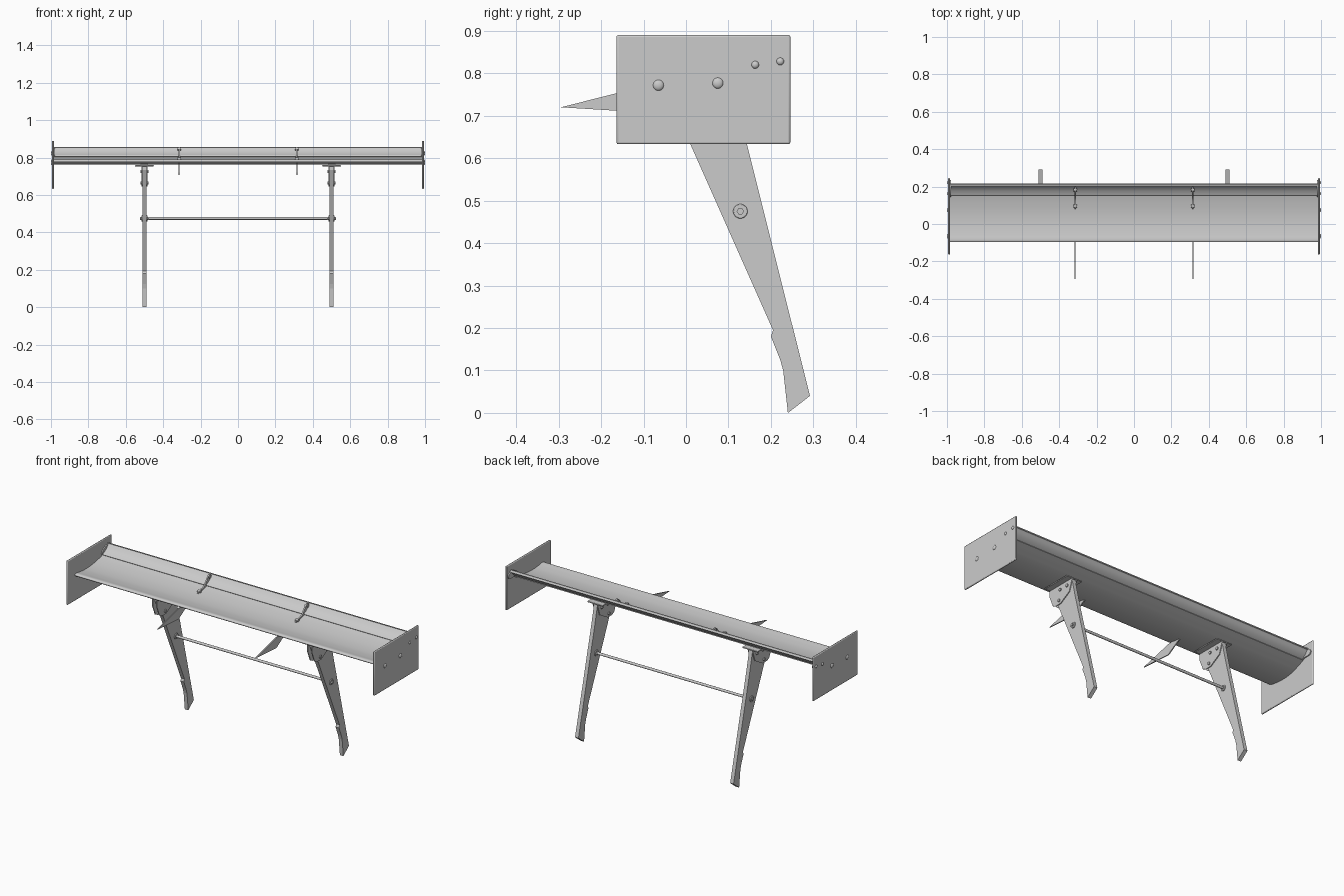
import bpy, bmesh, math
from mathutils import Matrix, Vector

if "Cube" in bpy.data.objects:
    bpy.data.objects.remove(bpy.data.objects["Cube"])


def finish(bm, name, smooth=True, bevel=0.0, segments=2):
    bmesh.ops.recalc_face_normals(bm, faces=bm.faces)
    me = bpy.data.meshes.new(name)
    bm.to_mesh(me)
    bm.free()
    ob = bpy.data.objects.new(name, me)
    bpy.context.collection.objects.link(ob)
    if bevel:
        m = ob.modifiers.new("bevel", 'BEVEL')
        m.width, m.segments = bevel, segments
        m.limit_method = 'ANGLE'
    if smooth:
        bpy.ops.object.select_all(action='DESELECT')
        bpy.context.view_layer.objects.active = ob
        ob.select_set(True)
        bpy.ops.object.shade_smooth_by_angle(angle=math.radians(35))
    return ob


def extrude_x(name, profile, x0, x1, **kw):
    """Extrude a closed (y, z) profile from x0 to x1."""
    bm = bmesh.new()
    face = bm.faces.new([bm.verts.new((x0, y, z)) for y, z in profile])
    res = bmesh.ops.extrude_face_region(bm, geom=[face])
    verts = [g for g in res['geom'] if isinstance(g, bmesh.types.BMVert)]
    bmesh.ops.translate(bm, verts=verts, vec=(x1 - x0, 0, 0))
    return finish(bm, name, **kw)


def rod_x(name, x0, x1, y, z, r, sides=20, r2=None, bevel=0.0):
    bm = bmesh.new()
    mat = Matrix.Translation(((x0 + x1) / 2, y, z)) @ Matrix.Rotation(math.pi / 2, 4, 'Y')
    bmesh.ops.create_cone(bm, cap_ends=True, segments=sides, radius1=r,
                          radius2=r if r2 is None else r2, depth=x1 - x0, matrix=mat)
    return finish(bm, name, bevel=bevel)


def box(name, x0, x1, y0, y1, z0, z1, bevel=0.0):
    return extrude_x(name, [(y0, z0), (y1, z0), (y1, z1), (y0, z1)], x0, x1, bevel=bevel)


def dome(name, x, y, z, r, depth):
    bm = bmesh.new()
    bmesh.ops.create_uvsphere(bm, u_segments=16, v_segments=10, radius=1,
                              matrix=Matrix.Translation((x, y, z)) @ Matrix.Diagonal((depth, r, r, 1)))
    return finish(bm, name)


def spline(pts, n=5):
    """Catmull-Rom curve through points."""
    p = [Vector(q) for q in pts]
    p = [2 * p[0] - p[1]] + p + [2 * p[-1] - p[-2]]
    out = []
    for a, b, c, d in zip(p, p[1:], p[2:], p[3:]):
        for i in range(n):
            t = i / n
            out.append(tuple(0.5 * (2 * b + (c - a) * t + (2 * a - 5 * b + 4 * c - d) * t * t
                                    + (3 * b - a - 3 * c + d) * t ** 3)))
    return out + [tuple(p[-2])]


# Main wing section: concave top, rounded nose, convex underside
main = spline([(0.170, 0.807), (0.12, 0.794), (0.06, 0.784), (0.0, 0.781), (-0.05, 0.785),
               (-0.085, 0.790), (-0.097, 0.784), (-0.088, 0.774), (-0.04, 0.765),
               (0.02, 0.762), (0.08, 0.769), (0.13, 0.786), (0.172, 0.803)])
extrude_x("main_wing", main, -0.985, 0.985)

# Steep rear flap with a small lip on its trailing edge
flap = spline([(0.207, 0.856), (0.185, 0.832), (0.165, 0.818), (0.154, 0.812), (0.155, 0.805),
               (0.170, 0.807), (0.193, 0.824), (0.212, 0.847)], 4)
extrude_x("rear_flap", flap, -0.985, 0.985)
extrude_x("flap_lip", [(0.204, 0.857), (0.210, 0.857), (0.216, 0.846), (0.210, 0.844)], -0.985, 0.985)

upright = [(-0.035, 0.735), (-0.035, 0.755), (0.115, 0.757), (0.143, 0.635), (0.292, 0.04),
           (0.243, 0.002), (0.24, 0.0), (0.229, 0.1), (0.222, 0.125), (0.2, 0.18), (0.205, 0.195)]
bracket = [(-0.055, 0.757), (-0.055, 0.715), (-0.03, 0.655), (-0.01, 0.645), (0.03, 0.645),
           (0.10, 0.685), (0.125, 0.757)]
fin = [(-0.295, 0.72), (-0.10, 0.708), (-0.01, 0.763), (-0.06, 0.772), (-0.10, 0.769)]
slot_bracket = spline([(0.08, 0.782), (0.083, 0.797), (0.105, 0.801), (0.13, 0.806), (0.15, 0.825),
                       (0.172, 0.852), (0.19, 0.858), (0.199, 0.848), (0.185, 0.828),
                       (0.165, 0.812), (0.14, 0.792), (0.11, 0.785)], 3)
end_tab = spline([(0.145, 0.815), (0.16, 0.834), (0.19, 0.85), (0.222, 0.845), (0.236, 0.828),
                  (0.225, 0.812), (0.19, 0.81), (0.165, 0.804)], 3)

for s, side in ((-1, "left"), (1, "right")):
    # Endplate with rounded rim, its bolts and inner flap tab
    box(f"endplate_{side}", s * 0.984, s * 0.994, -0.164, 0.246, 0.633, 0.89, bevel=0.0045)
    for y, z, r in ((-0.065, 0.772, 0.013), (0.075, 0.777, 0.013),
                    (0.163, 0.82, 0.009), (0.222, 0.828, 0.009)):
        dome(f"endplate_bolt_{side}", s * 0.993, y, z, r, 0.007)
    extrude_x(f"flap_end_tab_{side}", end_tab, s * 0.978, s * 0.985)

    # Upright with mounting flange and side brackets
    x = s * 0.5
    extrude_x(f"upright_{side}", upright, x - 0.011, x + 0.011, smooth=False)
    box(f"mount_flange_{side}", x - 0.05, x + 0.05, -0.055, 0.125, 0.753, 0.7595, bevel=0.002)
    box(f"mount_spacer_{side}", x - 0.02, x + 0.02, -0.04, 0.09, 0.757, 0.768)
    for t in (-1, 1):
        a, b = sorted((x + t * 0.011, x + t * 0.016))
        extrude_x(f"mount_bracket_{side}", bracket, a, b, smooth=False)
        for y, z in ((0.02, 0.665), (0.03, 0.725), (0.085, 0.725)):
            a, b = sorted((x + t * 0.015, x + t * 0.022))
            rod_x(f"mount_bolt_{side}", a, b, y, z, 0.009, 6)

    # Cross rod bosses on both faces of the upright
    rod_x(f"rod_boss_{side}", x - 0.016, x + 0.016, 0.128, 0.475, 0.017, 24, bevel=0.002)
    rod_x(f"rod_nut_{side}", x - 0.023, x + 0.023, 0.128, 0.475, 0.0085, 6)

    # Pointed fin below the wing and slot bracket above it
    x = s * 0.315
    extrude_x(f"lower_fin_{side}", fin, x - 0.003, x + 0.003, smooth=False)
    extrude_x(f"slot_bracket_{side}", slot_bracket, x - 0.004, x + 0.004)
    for y, z in ((0.095, 0.794), (0.183, 0.846)):
        rod_x(f"slot_bolt_{side}", x - 0.009, x + 0.009, y, z, 0.008, 12)

# Cross rod tying the uprights together
rod_x("cross_rod", -0.5, 0.5, 0.128, 0.475, 0.0075)
